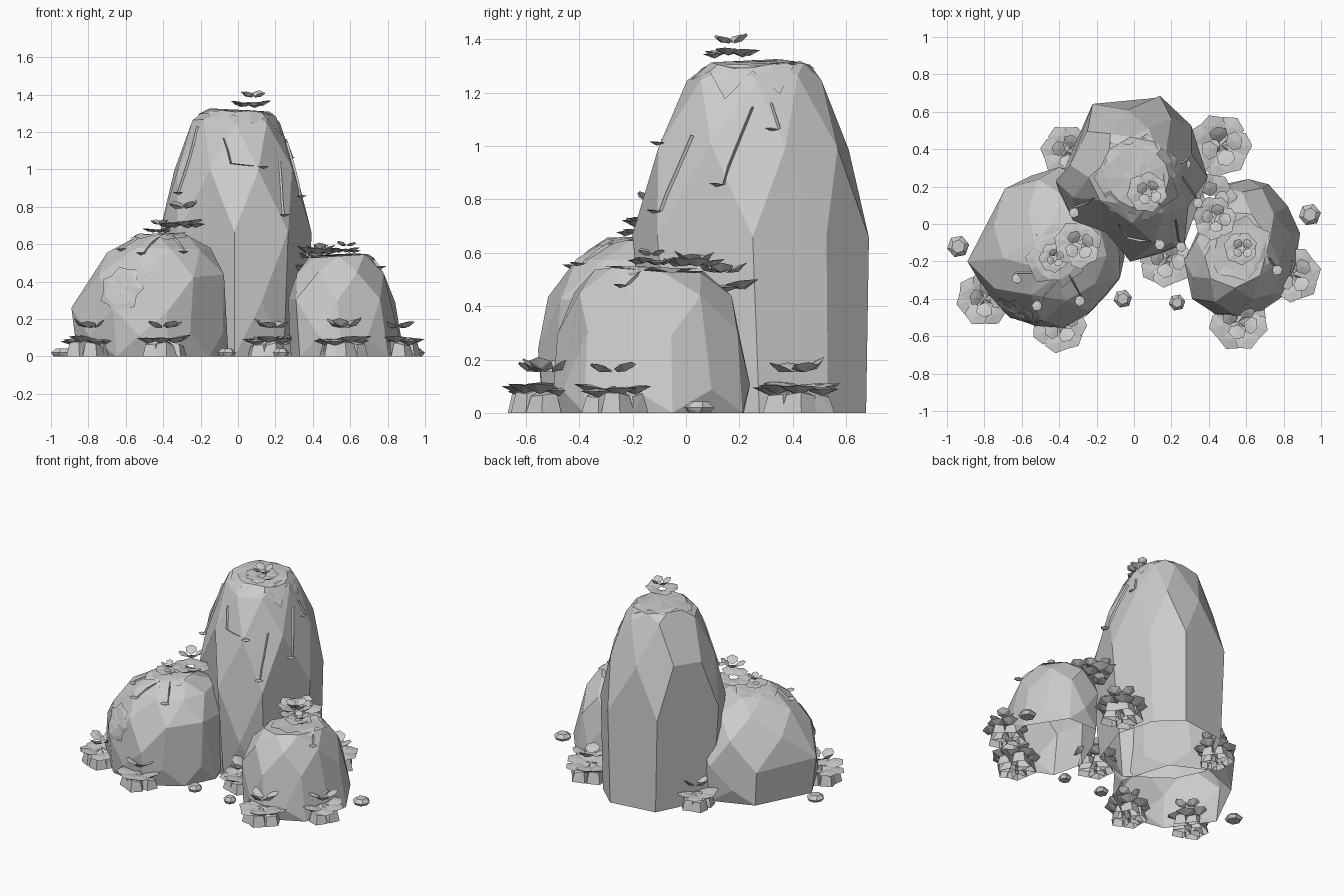
import bpy
import bmesh
import random
from math import cos, sin, pi, radians
from mathutils import Vector, Matrix
from mathutils.bvhtree import BVHTree

random.seed(4)
cube = bpy.data.objects.get("Cube")
if cube:
    bpy.data.objects.remove(cube)

stone = bpy.data.materials.new("light grey")
stone.use_nodes = True
stone.diffuse_color = (0.6, 0.6, 0.6, 1)
stone.node_tree.nodes["Principled BSDF"].inputs["Base Color"].default_value = (0.6, 0.6, 0.6, 1)


def finish(name, bm):
    mesh = bpy.data.meshes.new(name)
    bm.to_mesh(mesh)
    bm.free()
    mesh.materials.append(stone)
    obj = bpy.data.objects.new(name, mesh)
    bpy.context.collection.objects.link(obj)


def hull(bm, points):
    verts = [bm.verts.new(p) for p in points]
    res = bmesh.ops.convex_hull(bm, input=verts)
    junk = {g for g in res["geom_interior"] + res["geom_unused"] if isinstance(g, bmesh.types.BMVert)}
    bmesh.ops.delete(bm, geom=list(junk), context='VERTS')


def open_base(bm):
    """Leave the underside open where the part meets the ground."""
    bmesh.ops.recalc_face_normals(bm, faces=bm.faces)
    flat = [f for f in bm.faces if all(v.co.z < 0.001 for v in f.verts)]
    bmesh.ops.delete(bm, geom=flat, context='FACES')


def rock(name, outline, centre, levels):
    """Chiselled boulder: the outline scaled at each level, staggered, then hulled."""
    c = Vector(centre)
    ring = [Vector(p) - c for p in outline]
    points = []
    for i, (z, scale, dx, dy) in enumerate(levels):
        for k, p in enumerate(ring):
            q = p if i % 2 == 0 else (p + ring[k - 1]) * 0.53
            q = q * scale * random.uniform(0.985, 1.015) + c + Vector((dx, dy))
            lift = 0 if z == 0 else random.uniform(-0.015, 0.01)
            points.append((q.x, q.y, z + lift))
    bm = bmesh.new()
    hull(bm, points)
    bmesh.ops.dissolve_limit(bm, angle_limit=radians(14), verts=bm.verts, edges=bm.edges)
    open_base(bm)
    tree = BVHTree.FromBMesh(bm)
    finish(name, bm)
    return tree


def leaf(bm, base, azimuth, pitch, length, width):
    """Faceted lens-shaped leaf."""
    m = Matrix.Translation(base) @ Matrix.Rotation(azimuth, 4, 'Z') @ Matrix.Rotation(-pitch, 4, 'Y')
    rim = [(0, 0), (0.3, -0.48), (0.75, -0.5), (1, 0), (0.75, 0.5), (0.3, 0.48)]
    rim = [bm.verts.new(m @ Vector((x * length, y * width, 0))) for x, y in rim]
    top = bm.verts.new(m @ Vector((length * 0.55, 0, length * 0.06)))
    low = bm.verts.new(m @ Vector((length * 0.5, 0, -length * 0.2)))
    for k in range(6):
        a, b = rim[k], rim[(k + 1) % 6]
        bm.faces.new((a, b, top))
        bm.faces.new((b, a, low))


def whorl(bm, centre, radius, count, pitch):
    start = random.uniform(0, pi)
    for k in range(count):
        a = start + 2 * pi * k / count + random.uniform(-0.12, 0.12)
        base = Vector(centre) + Vector((cos(a), sin(a), 0)) * radius * 0.18
        leaf(bm, base, a, pitch + random.uniform(-0.15, 0.15), radius * 0.84, radius * 0.78)


def rosette(name, centre, radius, rise, pitch=0.08):
    """Flat lower whorl with a smaller cupped whorl above."""
    bm = bmesh.new()
    c = Vector(centre)
    whorl(bm, c, radius, 7, pitch)
    whorl(bm, c + Vector((0.01, 0, rise)), radius * 0.7, 4, 0.5)
    finish(name, bm)


def ground_plant(name, x, y, radius):
    """Angular foot with leaf whorls on top."""
    bm = bmesh.new()
    for k in range(5):
        a = 2 * pi * k / 5 + random.uniform(-0.2, 0.2)
        cx, cy = x + cos(a) * radius * 0.42, y + sin(a) * radius * 0.42
        pts = [(x, y, 0.1), (x, y, 0)]
        for j in range(5):
            b = 2 * pi * j / 5 + a
            pts.append((cx + cos(b) * radius * 0.44, cy + sin(b) * radius * 0.44, 0))
            pts.append((cx + cos(b) * radius * 0.32, cy + sin(b) * radius * 0.32, random.uniform(0.055, 0.08)))
        hull(bm, pts)
    open_base(bm)
    finish(name + "_foot", bm)
    rosette(name + "_leaves", (x, y, 0.088), radius, 0.065)


def moss(name, tree, centre, normal, radius):
    """Jagged thin sheet draped on a rock."""
    n = Vector(normal).normalized()
    c = Vector(centre)
    turn = n.to_track_quat('Z', 'Y')
    count = 14

    def drape(r, a):
        p = c + turn @ Vector((cos(a) * r, sin(a) * r, 0))
        hit, nor = tree.ray_cast(p + n * 2, -n)[:2]
        if hit is None:
            hit, nor = tree.find_nearest(p)[:2]
        return hit + nor * random.uniform(0.006, 0.014)

    bm = bmesh.new()
    mid = bm.verts.new(drape(0, 0))
    rings = []
    for f in (0.35, 0.7, 1):
        ring = []
        for k in range(count):
            jag = random.uniform(0.75, 0.88) if f == 1 and k % 2 else 1
            ring.append(bm.verts.new(drape(radius * f * jag, 2 * pi * k / count)))
        rings.append(ring)
    for k in range(count):
        j = (k + 1) % count
        bm.faces.new((mid, rings[0][k], rings[0][j]))
        for inner, outer in zip(rings, rings[1:]):
            bm.faces.new((inner[k], outer[k], outer[j], inner[j]))
    finish(name, bm)


def vine(name, tree, path):
    """Thin stem clinging to a rock, with a leaf at its tip."""
    pts = []
    for a, b in zip(path, path[1:]):
        for t in (0, 0.5):
            pts.append(Vector(a).lerp(Vector(b), t))
    pts.append(Vector(path[-1]))
    bm = bmesh.new()
    prev = None
    for p in pts:
        hit, nor = tree.find_nearest(p)[:2]
        side = nor.cross(Vector((0, 0, 1))).normalized() * 0.005
        row = [bm.verts.new(hit + o) for o in (-side, nor * 0.012, side)]
        if prev:
            for k in range(2):
                bm.faces.new((prev[k], row[k], row[k + 1], prev[k + 1]))
        prev = row
    bmesh.ops.recalc_face_normals(bm, faces=bm.faces)
    leaf(bm, hit, random.uniform(-2.2, -0.9), 0.1, 0.06, 0.05)
    finish(name, bm)


# Boulders
tall = rock("tall_rock",
            [(-0.22, 0.64), (0.14, 0.69), (0.31, 0.53), (0.39, 0.25), (0.27, -0.11),
             (-0.02, -0.2), (-0.32, 0.02), (-0.42, 0.23), (-0.35, 0.42)], (0, 0.25),
            [(0, 0.92, 0, 0.025), (0.3, 0.97, 0, 0), (0.66, 1, 0, 0), (1.0, 0.83, 0, 0),
             (1.26, 0.57, 0, 0.01), (1.31, 0.44, 0, 0.02)])
left = rock("broad_rock",
            [(-0.69, 0.19), (-0.4, 0.3), (-0.15, 0.18), (-0.05, -0.18), (-0.15, -0.4),
             (-0.38, -0.55), (-0.67, -0.5), (-0.89, -0.2)], (-0.47, -0.12),
            [(0, 0.96, 0.01, 0), (0.12, 0.99, 0, 0), (0.25, 1, 0, 0), (0.43, 0.92, 0.03, 0),
             (0.57, 0.66, 0.05, -0.01), (0.64, 0.36, 0.06, -0.02)])
right = rock("short_rock",
             [(0.5, 0.22), (0.72, 0.21), (0.89, -0.05), (0.8, -0.38), (0.56, -0.5),
              (0.33, -0.41), (0.28, -0.2), (0.38, 0.05)], (0.58, -0.14),
             [(0, 1, 0, 0), (0.1, 1.01, 0, 0), (0.3, 0.95, -0.03, 0), (0.45, 0.82, -0.03, 0),
              (0.535, 0.56, -0.03, 0)])

# Draped moss
moss("tall_moss_cap", tall, (0.02, 0.25, 1.3), (0, 0, 1), 0.23)
moss("broad_moss_cap", left, (-0.42, -0.18, 0.6), (0, 0, 1), 0.16)
moss("short_moss_cap", right, (0.56, -0.13, 0.5), (0, 0, 1), 0.18)
moss("broad_moss_patch", left, (-0.6, -0.4, 0.34), (-0.3, -1, 0.3), 0.13)

# Vines
vine("tall_vine_front", tall, [(-0.06, 0.02, 1.15), (-0.03, -0.04, 1.02), (0.1, -0.06, 1.0)])
vine("tall_vine_centre", tall, [(0.18, 0.06, 1.02), (0.19, 0, 0.88), (0.21, -0.06, 0.74)])
vine("tall_vine_right", tall, [(0.24, 0.25, 1.14), (0.3, 0.19, 1.0), (0.36, 0.13, 0.86)])
vine("tall_vine_side", tall, [(0.25, 0.32, 1.16), (0.28, 0.35, 1.06)])
vine("tall_vine_left", tall, [(-0.2, 0.15, 1.22), (-0.25, 0.12, 1.05), (-0.31, 0.1, 0.87)])
vine("broad_vine_left", left, [(-0.52, -0.25, 0.6), (-0.63, -0.26, 0.57)])
vine("broad_vine_front", left, [(-0.42, -0.28, 0.6), (-0.5, -0.4, 0.54)])
vine("broad_vine_right", left, [(-0.36, -0.25, 0.6), (-0.3, -0.36, 0.54)])
vine("short_vine_right", right, [(0.68, -0.15, 0.52), (0.74, -0.22, 0.47)])

# Leaf rosettes on the rocks
rosette("tall_top_rosette", (0.07, 0.17, 1.35), 0.11, 0.035)
rosette("broad_top_rosette", (-0.43, -0.18, 0.675), 0.08, 0.03)
rosette("broad_side_rosette", (-0.3, -0.11, 0.71), 0.13, 0.08)
rosette("short_top_rosette", (0.57, -0.13, 0.57), 0.09, 0.02)
rosette("gap_upper_rosette", (0.43, 0.03, 0.555), 0.12, 0.015, 0.3)
rosette("gap_lower_rosette", (0.4, 0.13, 0.475), 0.15, 0.05)

# Plants around the base
spots = [(-0.8, -0.4, 0.15), (-0.4, -0.54, 0.15), (0.17, -0.19, 0.15), (0.56, -0.52, 0.16),
         (0.85, -0.27, 0.15), (0.46, 0.42, 0.17), (-0.36, 0.39, 0.14)]
for i, (x, y, r) in enumerate(spots):
    ground_plant(f"ground_plant_{i + 1}", x, y, r)

# Pebbles
for i, (x, y, r) in enumerate([(-0.94, -0.12, 0.06), (0.94, 0.05, 0.06), (-0.06, -0.4, 0.05), (0.23, -0.42, 0.045)]):
    bm = bmesh.new()
    pts = []
    for z, s in ((0, 0.75), (0.02, 1), (0.042, 0.6)):
        pts += [(x + cos(k * pi / 3 + z * 9) * r * s, y + sin(k * pi / 3 + z * 9) * r * s, z) for k in range(6)]
    hull(bm, pts)
    finish(f"pebble_{i + 1}", bm)
